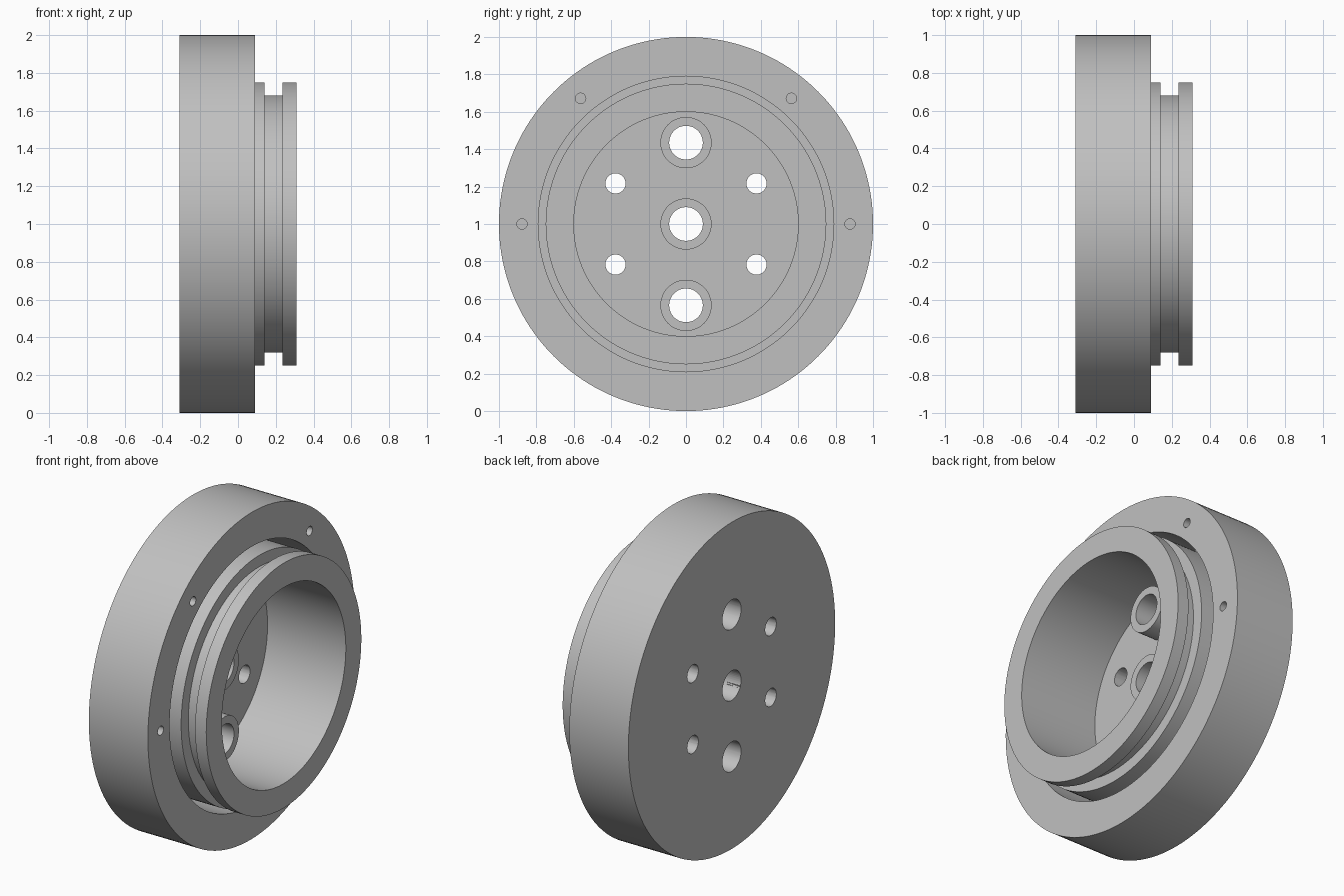
import bpy, bmesh, math
from mathutils import Matrix, Vector

if "Cube" in bpy.data.objects:
    bpy.data.objects.remove(bpy.data.objects["Cube"], do_unlink=True)

CENTRE_Z = 1.0
BACK, RIM, FLOOR, BOSS_TOP, END = -0.31, 0.09, -0.22, -0.09, 0.31

metal = bpy.data.materials.new("grey metal")
metal.use_nodes = True
GREY = (0.53, 0.53, 0.53, 1)
metal.diffuse_color = GREY
metal.node_tree.nodes["Principled BSDF"].inputs["Base Color"].default_value = GREY


def lathe(name, profile, y=0, z=0, steps=64, closed=False):
    """Turn (x, radius) points around an axis parallel to x."""
    bm = bmesh.new()
    verts = [bm.verts.new((x, 0, r)) for x, r in profile]
    pairs = list(zip(verts, verts[1:]))
    if closed:
        pairs.append((verts[-1], verts[0]))
    edges = [bm.edges.new(p) for p in pairs]
    bmesh.ops.spin(bm, geom=verts + edges, cent=(0, 0, 0), axis=(1, 0, 0),
                   angle=math.tau, steps=steps, use_duplicate=False)
    bmesh.ops.remove_doubles(bm, verts=bm.verts, dist=1e-5)
    bmesh.ops.recalc_face_normals(bm, faces=bm.faces)
    bmesh.ops.transform(bm, matrix=Matrix.Translation(Vector((0, y, z + CENTRE_Z))),
                        verts=bm.verts)
    mesh = bpy.data.meshes.new(name)
    bm.to_mesh(mesh)
    bm.free()
    mesh.materials.append(metal)
    obj = bpy.data.objects.new(name, mesh)
    bpy.context.collection.objects.link(obj)
    return obj


def activate(obj):
    bpy.ops.object.select_all(action='DESELECT')
    obj.select_set(True)
    bpy.context.view_layer.objects.active = obj


def drill(target, y, z, radius, start, end, steps=32):
    """Cut a round hole along x."""
    cutter = lathe("hole_cutter", [(start, 0), (start, radius), (end, radius), (end, 0)],
                   y, z, steps)
    cutter.hide_render = True
    mod = target.modifiers.new("hole", 'BOOLEAN')
    mod.operation, mod.solver, mod.object = 'DIFFERENCE', 'EXACT', cutter
    activate(target)
    bpy.ops.object.modifier_apply(modifier=mod.name)
    bpy.data.objects.remove(cutter, do_unlink=True)


# Turned body: disc, annular recess, grooved collar and open bore
body = lathe("flange_body", [
    (BACK, 0), (BACK, 1), (RIM, 1), (RIM, 0.79),
    (FLOOR, 0.79), (FLOOR, 0.75), (0.14, 0.75), (0.14, 0.68),
    (0.235, 0.68), (0.235, 0.75), (END, 0.75), (END, 0.6),
    (FLOOR, 0.6), (FLOOR, 0)], steps=160)
parts = [body]

# Three bored bosses on the bore floor
for label, z in (("lower", -0.435), ("middle", 0), ("upper", 0.435)):
    drill(body, 0, z, 0.09, BACK - 0.1, FLOOR + 0.1, 48)
    parts.append(lathe(label + "_boss", [(FLOOR, 0.137), (BOSS_TOP, 0.137),
                                         (BOSS_TOP, 0.09), (FLOOR, 0.09)],
                       0, z, 48, closed=True))

# Four through holes in the floor
for y in (-0.377, 0.377):
    for z in (-0.217, 0.217):
        drill(body, y, z, 0.054, BACK - 0.1, FLOOR + 0.1)

# Blind pin holes in the rim, on the upper half only
for degrees in (0, 50, 130, 180):
    a = math.radians(degrees)
    drill(body, 0.877 * math.cos(a), 0.877 * math.sin(a), 0.028, RIM - 0.2, RIM + 0.1, 24)

# Smooth curved walls, crisp edges
for part in parts:
    activate(part)
    bpy.ops.object.shade_smooth_by_angle(angle=math.radians(30))
